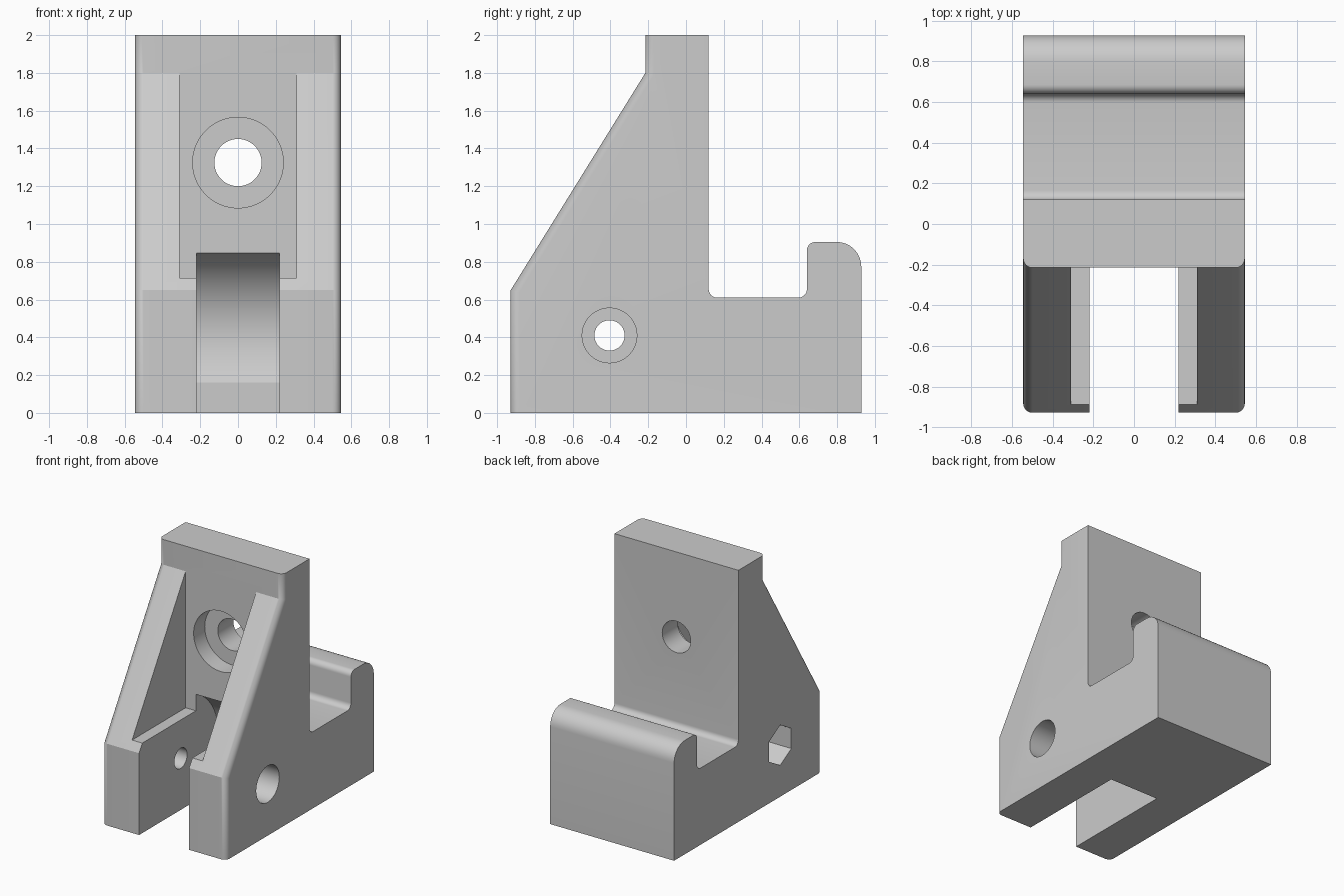
import bpy, bmesh
from math import sin, cos, pi
from mathutils import Vector

cube = bpy.data.objects.get("Cube")
if cube:
    bpy.data.objects.remove(cube, do_unlink=True)

HALF_W = 0.545
FRONT, BACK = -0.928, 0.928
MAST_FRONT, MAST_BACK = -0.215, 0.12
PIN = (-0.405, 0.41)          # y, z of the cross pin
BOLT = (0, 1.325)             # x, z of the mounting bolt


def ring(center, radius, sides):
    """Regular polygon with a vertex at the top."""
    return [(center[0] + radius * sin(2 * pi * i / sides),
             center[1] + radius * cos(2 * pi * i / sides)) for i in range(sides)]


def rect(a0, b0, a1, b1):
    return [(a0, b0), (a1, b0), (a1, b1), (a0, b1)]


def rounded(corners, steps=8):
    """Profile from (a, b, fillet radius) corners; the filleted ones are square."""
    out = []
    for i, (a, b, r) in enumerate(corners):
        p = Vector((a, b))
        if not r:
            out.append(p)
            continue
        before = (Vector(corners[i - 1][:2]) - p).normalized() * r
        after = (Vector(corners[(i + 1) % len(corners)][:2]) - p).normalized() * r
        for k in range(steps + 1):
            t = k / steps * pi / 2
            out.append(p + before * (1 - sin(t)) + after * (1 - cos(t)))
    return out


def prism(name, profile, axis, lo, hi):
    """Extrude a profile along x (points are y, z) or along y (points are x, z)."""
    place = (lambda a, b: (lo, a, b)) if axis == "x" else (lambda a, b: (a, lo, b))
    bm = bmesh.new()
    face = bm.faces.new([bm.verts.new(place(a, b)) for a, b in profile])
    new = bmesh.ops.extrude_face_region(bm, geom=[face])["geom"]
    shift = (hi - lo, 0, 0) if axis == "x" else (0, hi - lo, 0)
    bmesh.ops.translate(bm, vec=shift,
                        verts=[g for g in new if isinstance(g, bmesh.types.BMVert)])
    bmesh.ops.recalc_face_normals(bm, faces=bm.faces)
    mesh = bpy.data.meshes.new(name)
    bm.to_mesh(mesh)
    bm.free()
    obj = bpy.data.objects.new(name, mesh)
    bpy.context.collection.objects.link(obj)
    return obj


# Bracket body: sloped front, tall mast, notch and hooked lip at the back
body = prism("bracket_body", rounded([
    (FRONT, 0, 0), (BACK, 0, 0), (BACK, 0.905, 0.13), (0.64, 0.905, 0.045),
    (0.64, 0.61, 0.045), (MAST_BACK, 0.61, 0.045), (MAST_BACK, 2, 0),
    (MAST_FRONT, 2, 0), (MAST_FRONT, 1.8, 0), (FRONT, 0.65, 0)]),
    "x", -HALF_W, HALF_W)

# Round the outer side edges of the front, slope and mast front
bm = bmesh.new()
bm.from_mesh(body.data)
front_edges = [e for e in bm.edges
               if abs(e.verts[0].co.x - e.verts[1].co.x) < 0.01
               and all(v.co.y < MAST_FRONT + 0.01 for v in e.verts)]
bmesh.ops.bevel(bm, geom=front_edges, offset=0.045, segments=6,
                profile=0.5, affect="EDGES")
bm.to_mesh(body.data)
bm.free()

# Cutters: pocket between the ribs, slot with a round back, pin and bolt holes
cutters = [
    prism("pocket_cutter", rect(-1.2, 0.715, MAST_FRONT + 0.0005, 1.8), "x", -0.31, 0.31),
    prism("slot_cutter", rect(-1.2, -0.1, 0, 0.3), "x", -0.22, 0.22),
    prism("slot_front_cutter", rect(-1.1, 0.1, -0.25, 0.78), "x", -0.22, 0.22),
    prism("round_slot_cutter", ring(PIN, 0.476, 96), "x", -0.22, 0.22),
    prism("pin_hole_cutter", ring(PIN, 0.08, 40), "x", -1, 1),
    prism("pin_head_cutter", ring(PIN, 0.145, 48), "x", HALF_W - 0.21, 1),
    prism("pin_nut_cutter", ring(PIN, 0.16, 6), "x", -1, 0.21 - HALF_W),
    prism("bolt_hole_cutter", ring(BOLT, 0.125, 48), "y", -0.5, 0.5),
    prism("bolt_head_cutter", ring(BOLT, 0.24, 64), "y", -0.9, MAST_FRONT + 0.14),
]

bpy.ops.object.select_all(action="DESELECT")
body.select_set(True)
bpy.context.view_layer.objects.active = body
for cutter in cutters:
    cutter.hide_render = True
    cut = body.modifiers.new(cutter.name, "BOOLEAN")
    cut.operation = "DIFFERENCE"
    cut.solver = "EXACT"
    cut.object = cutter
    bpy.ops.object.modifier_apply(modifier=cut.name)
    bpy.data.objects.remove(cutter, do_unlink=True)

# Plain grey finish
grey = bpy.data.materials.new("plain_grey")
grey.use_nodes = True
colour = (0.6, 0.6, 0.6, 1)
grey.diffuse_color = colour
grey.node_tree.nodes["Principled BSDF"].inputs["Base Color"].default_value = colour
body.data.materials.clear()
body.data.materials.append(grey)
for poly in body.data.polygons:
    poly.material_index = 0
bpy.ops.object.shade_smooth_by_angle(angle=pi / 6)
